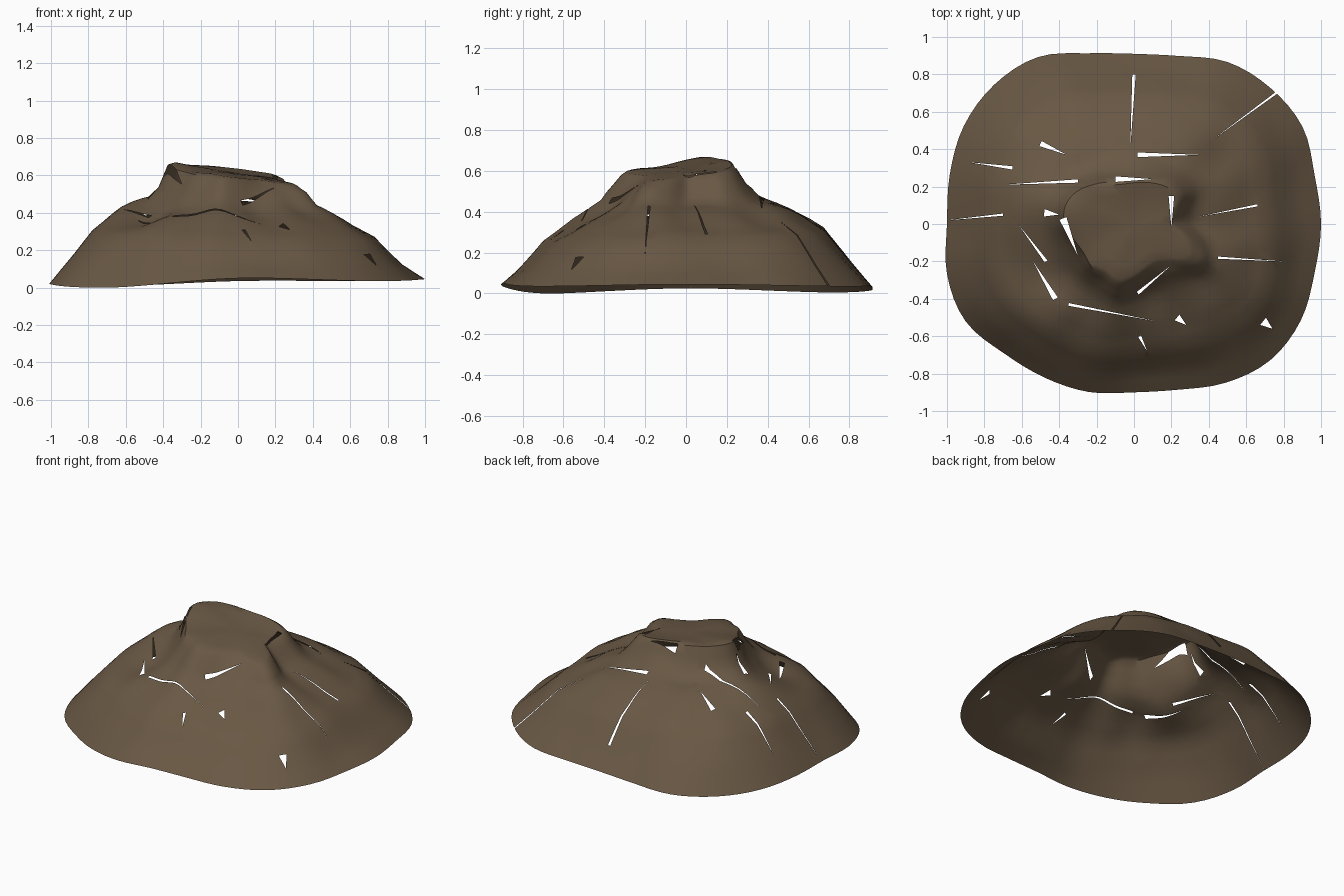
import bpy
import bmesh
import math
from mathutils import Vector, noise

cube = bpy.data.objects.get("Cube")
if cube:
    bpy.data.objects.remove(cube, do_unlink=True)

SEGMENTS = 96

# Radii every 15 degrees, counter-clockwise from +x
RIM_RADIUS = [1, 1, 1.04, 1.03, 1, .93, .91, .945, 1.03, 1.055, 1.05, 1.02,
              1, 1.035, 1.04, .98, .95, .93, .9, .917, .98, 1.03, 1.03, 1]
TOP_RADIUS = [.2, .22, .28, .29, .27, .25, .24, .24, .26, .3, .35, .38,
              .37, .33, .31, .32, .31, .33, .29, .25, .24, .28, .36, .3]
# Rim height every 45 degrees
RIM_HEIGHT = [.045, .035, .035, .005, .025, 0, .05, .035]
# Slope profile: distance from plateau to rim, height
PROFILE = [(.08, .52), (.17, .455), (.4, .385), (.65, .285), (.85, .135)]


def catmull(p0, p1, p2, p3, f):
    return p1 + .5 * f * (p2 - p0 + f * (2 * p0 - 5 * p1 + 4 * p2 - p3
                                         + f * (3 * (p1 - p2) + p3 - p0)))


def around(table, angle):
    """Smooth periodic lookup by angle."""
    n = len(table)
    pos = angle / math.tau * n
    i = int(pos)
    return catmull(*(table[(i + k) % n] for k in (-1, 0, 1, 2)), pos - i)


def plateau_height(x, y):
    return .61 - .13 * x + .1 * y


def gaussian(x, y, cx, cy, size):
    return math.exp(-((x - cx) ** 2 + (y - cy) ** 2) / size ** 2)


def slope_height(t, angle, edge, rim):
    """Height along the flank, from plateau edge to rim."""
    points = [(0, edge)] + PROFILE + [(1, rim)]
    for (t0, z0), (t1, z1) in zip(points, points[1:]):
        if t <= t1:
            z = z0 + (z1 - z0) * (t - t0) / (t1 - t0)
            break
    lift = .03 * math.sin(angle) - .02 * math.cos(angle)
    return z + lift * 4 * t * (1 - t)


def surface_point(angle, t):
    inner, outer = around(TOP_RADIUS, angle), around(RIM_RADIUS, angle)
    c, s = math.cos(angle), math.sin(angle)
    r = inner + (outer - inner) * t
    x, y = r * c, r * s
    edge = plateau_height(inner * c, inner * s) - .01
    z = slope_height(t, angle, edge, around(RIM_HEIGHT, angle))
    # Soft gullies and rocky unevenness, fading out towards the rim
    fade = 1 - t * t
    z -= .06 * fade * gaussian(x, y, -.5, -.25, .16)
    z -= .03 * fade * gaussian(x, y, .5, .35, .2)
    z += .03 * fade * gaussian(x, y, -.6, .12, .15)
    z += .025 * fade * noise.noise(Vector((x, y, 0)) * 5) * min(1, t * 8)
    return Vector((x, y, z))


# Hill shell: rings from plateau edge down to the open rim
bm = bmesh.new()
steps = [0, .04, .08, .12, .17, .24, .32, .4, .48, .56, .65, .72, .79, .85, .9, .95, 1]
angles = [math.tau * i / SEGMENTS for i in range(SEGMENTS)]
rings = []
for k in (.35, .7, .92):
    ring = []
    for a in angles:
        p = surface_point(a, 0) * k
        bump = .012 * noise.noise(Vector((p.x, p.y, 1)) * 6)
        ring.append(bm.verts.new((p.x, p.y, plateau_height(p.x, p.y) + bump)))
    rings.append(ring)
for t in steps:
    rings.append([bm.verts.new(surface_point(a, t)) for a in angles])
for upper, lower in zip(rings, rings[1:]):
    for i in range(SEGMENTS):
        j = (i + 1) % SEGMENTS
        bm.faces.new((upper[i], lower[i], lower[j], upper[j]))
centre = bm.verts.new((0, 0, plateau_height(0, 0)))
for i in range(SEGMENTS):
    bm.faces.new((centre, rings[0][i], rings[0][(i + 1) % SEGMENTS]))


def cut_crack(ax, ay, bx, by, width=.018):
    """Cut a tapering sliver, wide at a and pointed at b, out of the shell."""
    a, b = Vector((ax, ay, 0)), Vector((bx, by, 0))
    side = (b - a).normalized().cross(Vector((0, 0, 1))) * width / 2
    corners = [a + side, b, a - side]
    middle = sum(corners, Vector()) / 3
    planes = []
    for p, q in zip(corners, corners[1:] + corners[:1]):
        normal = (q - p).cross(Vector((0, 0, 1))).normalized()
        if normal.dot(middle - p) > 0:
            normal = -normal
        planes.append((p, normal))

    def near():
        found = []
        for f in bm.faces:
            xs = [v.co.x for v in f.verts]
            ys = [v.co.y for v in f.verts]
            if (max(xs) > min(ax, bx) - width and min(xs) < max(ax, bx) + width
                    and max(ys) > min(ay, by) - width and min(ys) < max(ay, by) + width
                    and all(min((v.co - p).dot(n) for v in f.verts) < 0
                            for p, n in planes)):
                found.append(f)
        return found

    for p, n in planes:
        faces = near()
        geom = set(faces)
        for f in faces:
            geom.update(f.edges)
            geom.update(f.verts)
        bmesh.ops.bisect_plane(bm, geom=list(geom), dist=1e-5, plane_co=p, plane_no=n)
    doomed = [f for f in near()
              if all((f.calc_center_median() - p).dot(n) < 0 for p, n in planes)]
    bmesh.ops.delete(bm, geom=doomed, context='FACES')


# Cracks across the flanks and around the plateau
CRACKS = [
    (0, .8, -.02, .4), (-.65, .3, -.88, .33), (-.5, .43, -.36, .37, .03),
    (-.3, .23, -.7, .21), (.02, .37, .35, .37, .025), (.76, .7, .42, .45, .012),
    (-.7, .05, -1, .02, .012), (-.47, -.2, -.62, 0), (-.38, .03, -.3, -.17, .04),
    (-.42, -.4, -.54, -.2, .03), (-.1, .24, .1, .24, .03), (-.35, -.43, .12, -.52, .015),
    (.66, .1, .35, .04, .012), (.45, -.18, .8, -.2, .012), (.2, .15, .2, -.02, .03),
    (.23, -.5, .28, -.54, .04), (.69, -.52, .74, -.56, .05), (.03, -.6, .07, -.68),
    (.02, -.37, .2, -.22), (-.48, .06, -.4, .05, .04)]
for crack in CRACKS:
    cut_crack(*crack)

bmesh.ops.recalc_face_normals(bm, faces=bm.faces[:])
if sum(f.normal.z for f in bm.faces) < 0:
    bmesh.ops.reverse_faces(bm, faces=bm.faces[:])
mesh = bpy.data.meshes.new("hill_shell")
bm.to_mesh(mesh)
bm.free()
hill = bpy.data.objects.new("hill_shell", mesh)
bpy.context.collection.objects.link(hill)

# Earth colour
earth = bpy.data.materials.new("brown_earth")
earth.use_nodes = True
colour = (.14, .097, .058, 1)
earth.diffuse_color = colour
earth.node_tree.nodes["Principled BSDF"].inputs["Base Color"].default_value = colour
mesh.materials.append(earth)

bpy.context.view_layer.objects.active = hill
hill.select_set(True)
bpy.ops.object.shade_smooth_by_angle(angle=math.radians(35))
